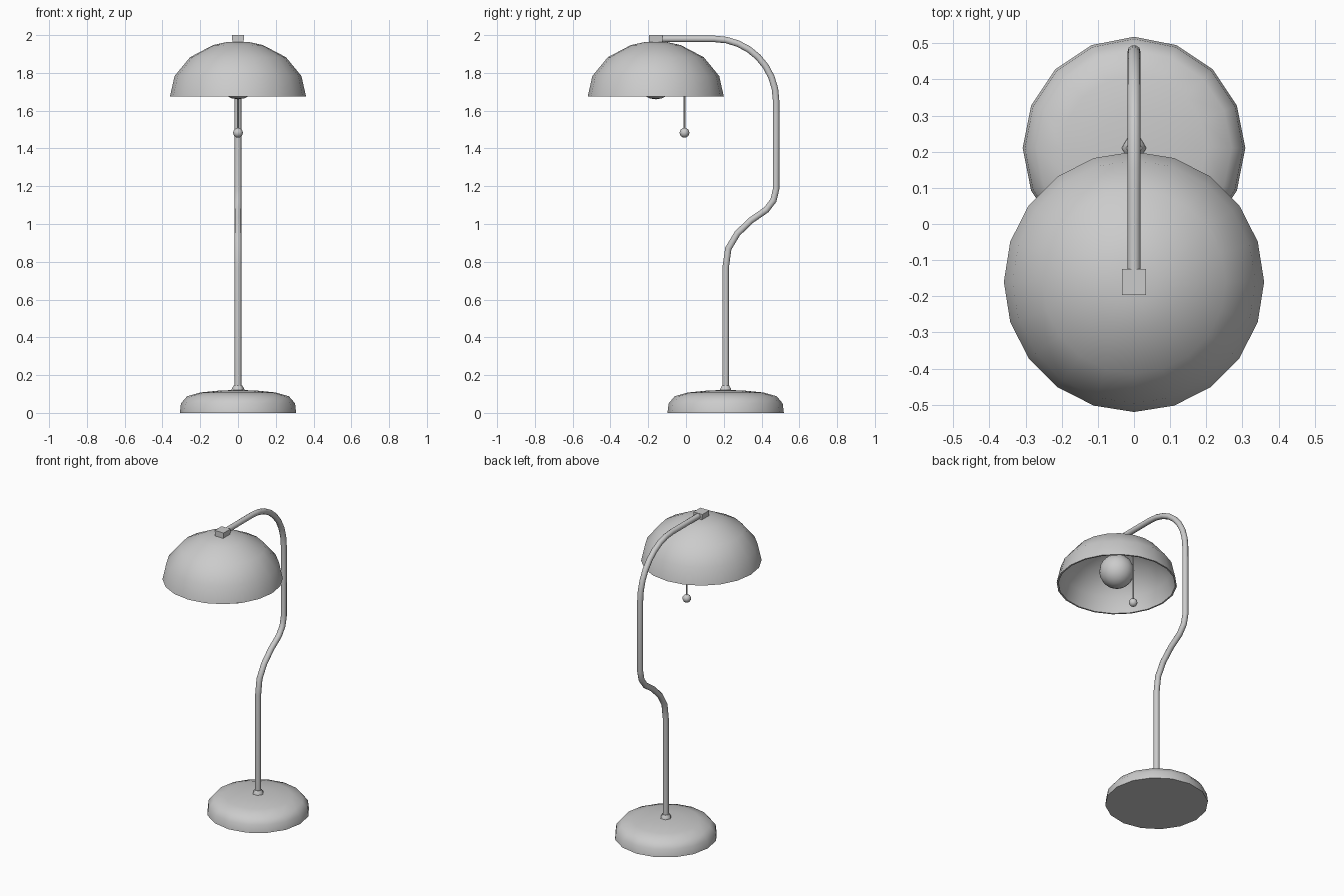
import bpy, bmesh
from math import sin, cos, pi, radians
from mathutils import Vector

if "Cube" in bpy.data.objects:
    bpy.data.objects.remove(bpy.data.objects["Cube"])

POLE_Y, SHADE_Y, CORD_Y = 0.21, -0.16, -0.008

grey = bpy.data.materials.new("plain grey")
grey.use_nodes = True
grey.diffuse_color = (0.6, 0.6, 0.6, 1)
grey.node_tree.nodes["Principled BSDF"].inputs["Base Color"].default_value = (0.6, 0.6, 0.6, 1)


def finish(name, bm, angle=52):
    bmesh.ops.recalc_face_normals(bm, faces=bm.faces)
    mesh = bpy.data.meshes.new(name)
    bm.to_mesh(mesh)
    bm.free()
    mesh.materials.append(grey)
    obj = bpy.data.objects.new(name, mesh)
    bpy.context.collection.objects.link(obj)
    bpy.ops.object.select_all(action="DESELECT")
    obj.select_set(True)
    bpy.context.view_layer.objects.active = obj
    bpy.ops.object.shade_smooth_by_angle(angle=radians(angle))
    return obj


def lathe(name, y, profile, sides, angle=52):
    """Turn a (radius, height) profile around a vertical axis at depth y."""
    bm = bmesh.new()
    rings = []
    for r, z in profile:
        if r == 0:
            rings.append([bm.verts.new((0, y, z))] * sides)
        else:
            turns = [2 * pi * i / sides for i in range(sides)]
            rings.append([bm.verts.new((r * cos(a), y + r * sin(a), z)) for a in turns])
    for low, high in zip(rings, rings[1:]):
        for i in range(sides):
            j = (i + 1) % sides
            corners = list(dict.fromkeys((low[i], low[j], high[j], high[i])))
            if len(corners) > 2:
                bm.faces.new(corners)
    return finish(name, bm, angle)


def tube(name, path, radius, sides):
    """Sweep a round section along a (y, z) path."""
    bm = bmesh.new()
    pts = [Vector((0, y, z)) for y, z in path]
    rings = []
    for i, p in enumerate(pts):
        along = (pts[min(i + 1, len(pts) - 1)] - pts[max(i - 1, 0)]).normalized()
        side = Vector((1, 0, 0))
        up = along.cross(side)
        turns = [2 * pi * k / sides for k in range(sides)]
        rings.append([bm.verts.new(p + radius * (side * cos(a) + up * sin(a))) for a in turns])
    for a, b in zip(rings, rings[1:]):
        for i in range(sides):
            j = (i + 1) % sides
            bm.faces.new((a[i], a[j], b[j], b[i]))
    bm.faces.new(rings[0])
    bm.faces.new(rings[-1])
    return finish(name, bm)


def ball(name, centre, radius, u, v):
    bm = bmesh.new()
    bmesh.ops.create_uvsphere(bm, u_segments=u, v_segments=v, radius=radius)
    bmesh.ops.translate(bm, verts=bm.verts, vec=centre)
    return finish(name, bm)


# Weighted foot and the collar where the pole enters it
lathe("base", POLE_Y, [(0, 0), (0.308, 0), (0.302, 0.05), (0.27, 0.088),
                       (0.2, 0.108), (0.1, 0.118), (0, 0.122)], 16)
lathe("pole_collar", POLE_Y, [(0, 0.11), (0.035, 0.115), (0.033, 0.128),
                              (0.022, 0.145), (0, 0.145)], 6)

# Bent pole: straight stem, S-bend, upright, then a quarter turn to the shade
bend, arm_z, back_y = 0.327, 1.98, 0.477
path = [(POLE_Y, 0.12), (POLE_Y, 0.77), (0.224, 0.87), (0.272, 0.95), (0.345, 1.02),
        (0.425, 1.075), (0.463, 1.125), (back_y, 1.185)]
for i in range(9):
    a = pi / 2 * i / 8
    path.append((back_y - bend + bend * cos(a), arm_z - bend + bend * sin(a)))
path.append((SHADE_Y + 0.01, arm_z))
tube("pole", path, 0.018, 10)

# Thin domed shade, outside then inside
outer = [(0, 1.966), (0.06, 1.963), (0.132, 1.947), (0.254, 1.883), (0.336, 1.783), (0.36, 1.676)]
inner = [(max(r - 0.01, 0), z - 0.01 * (z > 1.7)) for r, z in reversed(outer)]
lathe("shade", SHADE_Y, outer + inner, 20)

# Square cap that joins the arm to the shade
bm = bmesh.new()
bmesh.ops.create_cube(bm, size=1)
for v in bm.verts:
    v.co.x *= 0.066 if v.co.z > 0 else 0.056
    v.co.y = v.co.y * 0.072 + SHADE_Y
    v.co.z = v.co.z * 0.05 + 1.975
finish("shade_cap", bm)

# Bulb and its socket
ball("bulb", (0, SHADE_Y, 1.765), 0.105, 16, 10)
lathe("bulb_socket", SHADE_Y, [(0, 1.84), (0.04, 1.84), (0.04, 1.955), (0, 1.955)], 12)

# Pull cord with a small knob
tube("pull_cord", [(CORD_Y, 1.48), (CORD_Y, 1.915)], 0.005, 6)
ball("pull_knob", (0, CORD_Y, 1.483), 0.026, 12, 8)
